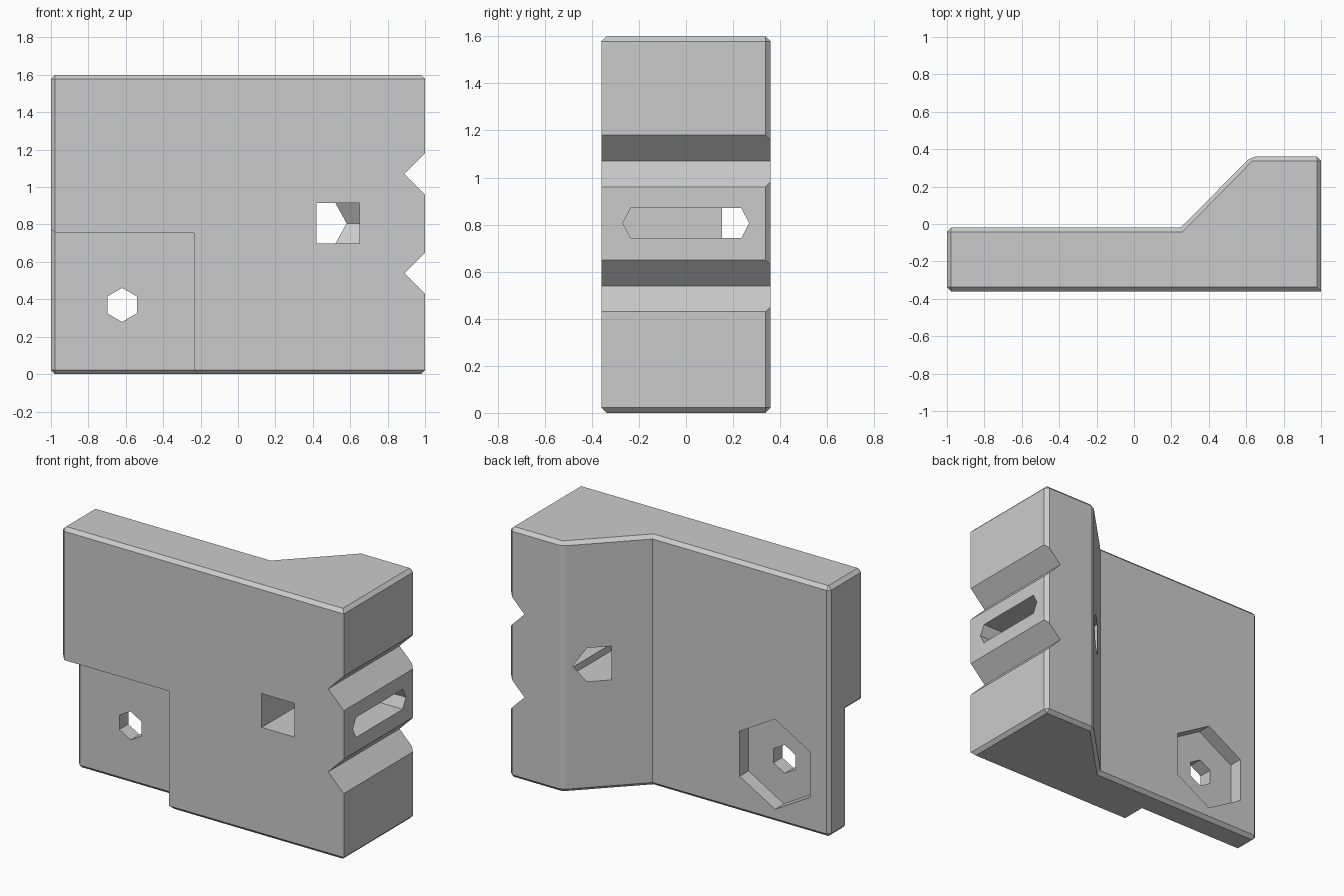
import bpy, bmesh, math

cube = bpy.data.objects.get("Cube")
if cube:
    bpy.data.objects.remove(cube, do_unlink=True)

HEIGHT = 1.6
CHAMFER = 0.022

grey = bpy.data.materials.new("plain_grey")
grey.use_nodes = True
grey.diffuse_color = (0.6, 0.6, 0.6, 1)
grey.node_tree.nodes["Principled BSDF"].inputs["Base Color"].default_value = (0.6, 0.6, 0.6, 1)


def prism(name, points, axis, start, end):
    """Extrude a 2D outline along the x, y or z axis."""
    place = {"x": lambda a, b, t: (t, a, b),
             "y": lambda a, b, t: (a, t, b),
             "z": lambda a, b, t: (a, b, t)}[axis]
    bm = bmesh.new()
    rings = [[bm.verts.new(place(a, b, t)) for a, b in points] for t in (start, end)]
    for ring in rings:
        bm.faces.new(ring)
    n = len(points)
    for i in range(n):
        j = (i + 1) % n
        bm.faces.new((rings[0][i], rings[0][j], rings[1][j], rings[1][i]))
    bmesh.ops.recalc_face_normals(bm, faces=bm.faces)
    mesh = bpy.data.meshes.new(name)
    bm.to_mesh(mesh)
    bm.free()
    mesh.materials.append(grey)
    obj = bpy.data.objects.new(name, mesh)
    bpy.context.collection.objects.link(obj)
    return obj


def cut(target, cutter):
    """Subtract the cutter, bake the result and drop the cutter."""
    cutter.hide_render = True
    mod = target.modifiers.new("cut", "BOOLEAN")
    mod.operation = "DIFFERENCE"
    mod.solver = "EXACT"
    mod.object = cutter
    graph = bpy.context.evaluated_depsgraph_get()
    mesh = bpy.data.meshes.new_from_object(target.evaluated_get(graph))
    target.modifiers.clear()
    target.data = mesh
    bpy.data.objects.remove(cutter, do_unlink=True)


def rect(a0, a1, b0, b1):
    return [(a0, b0), (a1, b0), (a1, b1), (a0, b1)]


def hexagon(cx, cz, r):
    return [(cx + r * math.sin(i * math.pi / 3), cz + r * math.cos(i * math.pi / 3))
            for i in range(6)]


# Main block: thin plate rising by a slope to a thick end
body = prism("bracket_body", [(-1, -0.36), (1, -0.36), (1, 0.36), (0.625, 0.36),
                              (0.25, -0.02), (-1, -0.02)], "z", 0, HEIGHT)

# Stepped recess in the lower front corner
cut(body, prism("recess_cutter", rect(-1.2, -0.235, -0.2, 0.755), "y", -0.6, -0.2))

# Chamfer the top, bottom, left end and rear upright edges
bm = bmesh.new()
bm.from_mesh(body.data)


def on_rim(edge):
    p, q = (v.co for v in edge.verts)
    same = lambda i, value: abs(p[i] - value) < 0.001 and abs(q[i] - value) < 0.001
    rear = same(1, 0.36) and abs(p.x - q.x) < 0.001
    return same(2, 0) or same(2, HEIGHT) or same(0, -1) or rear


rim = [e for e in bm.edges if on_rim(e) and e.calc_face_angle(0) > 0.1]
bmesh.ops.bevel(bm, geom=rim, offset=CHAMFER, segments=1, profile=0.5,
                affect="EDGES", clamp_overlap=True)
bm.to_mesh(body.data)
bm.free()

# Two V grooves across the thick end
for z in (0.54, 1.07):
    cut(body, prism("groove_cutter", [(0.89, z), (1.04, z + 0.15), (1.04, z - 0.15)],
                    "y", -0.6, 0.6))

# Bolt hole with a hexagonal nut pocket behind it
cut(body, prism("bolt_cutter", hexagon(-0.62, 0.37, 0.091), "y", -0.5, 0.2))
cut(body, prism("nut_cutter", hexagon(-0.615, 0.37, 0.288), "y", -0.11, 0.2))

# Square window whose pointed rear breaks out through the slope
cut(body, prism("window_cutter", [(-0.5, 0.698), (0.255, 0.698), (0.315, 0.806),
                                  (0.255, 0.914), (-0.5, 0.914)], "x", 0.42, 0.65))

# Long slot with pointed ends, from the thick end into the window
cut(body, prism("slot_cutter", [(-0.268, 0.806), (-0.235, 0.742), (0.235, 0.742),
                                (0.268, 0.806), (0.235, 0.87), (-0.235, 0.87)],
                "x", 0.6, 1.2))
